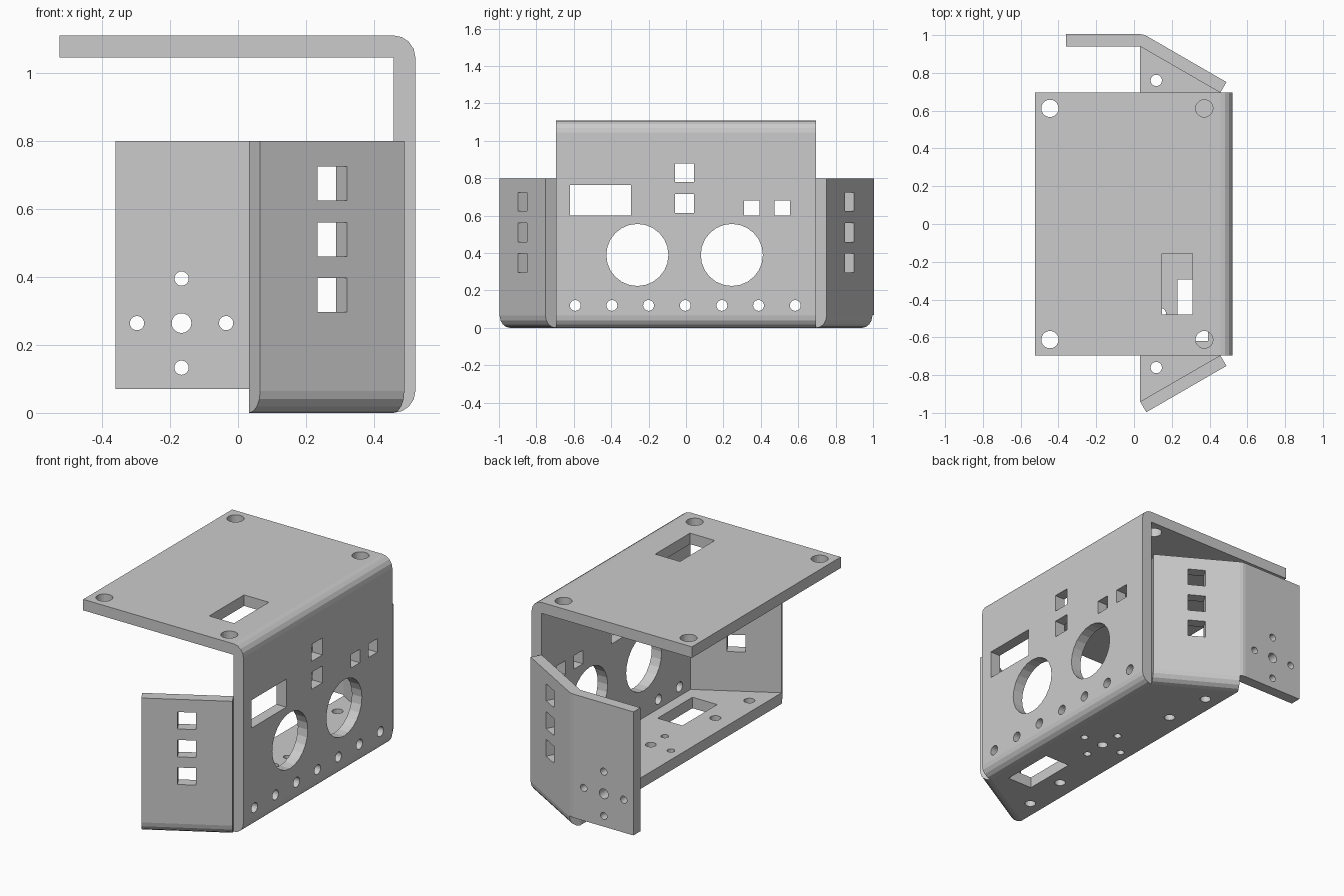
import bpy, bmesh
from math import sin, cos, pi, radians
from mathutils import Matrix, Vector

if "Cube" in bpy.data.objects:
    bpy.data.objects.remove(bpy.data.objects["Cube"])

T = 0.065          # sheet thickness
W = 0.695          # half width of the main sheet


def frame(a, b, c, o=(0, 0, 0)):
    """Matrix mapping local (a, b, c) to world axes."""
    m = Matrix((a, b, c)).transposed().to_4x4()
    m.translation = Vector(o)
    return m


X, Y, Z = (1, 0, 0), (0, 1, 0), (0, 0, 1)
XY, XZ, YZ = frame(X, Y, Z), frame(X, Z, Y), frame(Y, Z, X)


def prism(bm, m, pts, c0, c1):
    lo = [bm.verts.new(m @ Vector((a, b, c0))) for a, b in pts]
    hi = [bm.verts.new(m @ Vector((a, b, c1))) for a, b in pts]
    bm.faces.new(lo)
    bm.faces.new(hi)
    for i in range(len(pts)):
        j = (i + 1) % len(pts)
        bm.faces.new((lo[i], lo[j], hi[j], hi[i]))


def arc(cx, cy, r, d0, d1, n=4):
    return [(cx + r * cos(radians(d0 + (d1 - d0) * i / n)),
             cy + r * sin(radians(d0 + (d1 - d0) * i / n))) for i in range(n + 1)]


def circle(x, y, r, n=20):
    return [(x + r * cos(2 * pi * i / n), y + r * sin(2 * pi * i / n)) for i in range(n)]


def rect(x0, x1, y0, y1):
    return [(x0, y0), (x1, y0), (x1, y1), (x0, y1)]


def cross_holes(x, y):
    """Centre hole with four small screw holes around it."""
    d = 0.131
    return [circle(x, y, 0.029)] + [circle(x + i, y + j, 0.021)
                                    for i, j in ((d, 0), (-d, 0), (0, d), (0, -d))]


def to_object(name, solids):
    bm = bmesh.new()
    for s in solids:
        prism(bm, *s)
    bmesh.ops.recalc_face_normals(bm, faces=bm.faces)
    me = bpy.data.meshes.new(name)
    bm.to_mesh(me)
    bm.free()
    ob = bpy.data.objects.new(name, me)
    bpy.context.collection.objects.link(ob)
    return ob


def part(name, solid, holes):
    ob = to_object(name, [solid])
    cutter = to_object(name + "_cutter", holes)
    cutter.hide_render = True
    mod = ob.modifiers.new("holes", 'BOOLEAN')
    mod.operation, mod.solver, mod.object = 'DIFFERENCE', 'EXACT', cutter
    dg = bpy.context.evaluated_depsgraph_get()
    me = bpy.data.meshes.new_from_object(ob.evaluated_get(dg))
    ob.modifiers.clear()
    ob.data = me
    bpy.data.objects.remove(cutter)
    # open the hidden joint faces where sheets meet at the floor folds
    bm = bmesh.new()
    bm.from_mesh(me)
    hidden = [f for f in bm.faces
              if f.calc_area() > 0.025 and abs(f.normal.z) < 0.01
              and max(v.co.z for v in f.verts) < T + 0.004
              and f.calc_center_median().x > 0.1]
    bmesh.ops.delete(bm, geom=hidden, context='FACES')
    bm.to_mesh(me)
    bm.free()
    return ob


# folded face and top plate
H, F, B = 1.11, 0.522, -0.525
profile = ([(B, H - T), (B, H)] and
           [(B, H)] + arc(F - T, H - T, T, 90, 0) + arc(F - T, T, T, 0, -90)
           + [(F - T, T), (F - T, H - T), (B, H - T)])
top_holes = [circle(x, y, 0.046) for x in (-0.445, 0.372) for y in (-0.612, 0.612)]
top_holes.append(rect(0.148, 0.31, -0.48, -0.155))
face_holes = [circle(-0.26, 0.39, 0.166, 24), circle(0.245, 0.39, 0.166, 24),
              rect(-0.62, -0.295, 0.6, 0.765),
              rect(-0.06, 0.042, 0.78, 0.88), rect(-0.06, 0.042, 0.615, 0.715),
              rect(0.31, 0.392, 0.6, 0.68), rect(0.472, 0.555, 0.6, 0.68)]
face_holes += [circle(-0.592 + 0.196 * i, 0.12, 0.029) for i in range(7)]
part("face_and_top_plate", (XZ, profile, -W, W),
     [(XY, h, 1.0, 1.2) for h in top_holes] + [(YZ, h, 0.4, 0.6) for h in face_holes])

# floor plate
L = 0.49
ax, bx, by = F - T, F - T - L * cos(pi / 6), W + L * sin(pi / 6)
floor_holes = [rect(0.23, 0.392, -0.62, -0.295)] + cross_holes(0.23, 0)
for s in (-1, 1):
    floor_holes += [circle(0.118, s * 0.76, 0.03), circle(0.14, s * 0.475, 0.03)]
part("floor_plate", (XY, [(bx, -by), (ax, -W), (ax, W), (bx, by)], 0, T),
     [(XY, h, -0.1, 0.2) for h in floor_holes])

# angled side walls with three slots each
wall = [(0, 0)] + arc(0, T, T, -90, 0)[1:] + [(T, 0.8), (0, 0.8)]
for s, name in ((-1, "front_side_wall"), (1, "back_side_wall")):
    n = (0.5, s * cos(pi / 6), 0)
    u = (-cos(pi / 6), s * 0.5, 0)
    o = (ax, s * W, 0)
    part(name, (frame(n, Z, u, o), wall, 0, L),
         [(frame(u, Z, n, o), rect(L / 2 - 0.05, L / 2 + 0.05, z, z + 0.1), -0.1, 0.2)
          for z in (0.297, 0.46, 0.625)])

# rear mounting wing continuing the back side wall
wing = ([(-0.36, by), (-0.36, by + T)] + arc(bx, by, T, 90, 60, 2) + [(bx, by)])
part("mounting_wing", (XY, wing, 0.07, 0.8),
     [(XZ, h, 0.8, 1.2) for h in cross_holes(-0.166, 0.264)])
